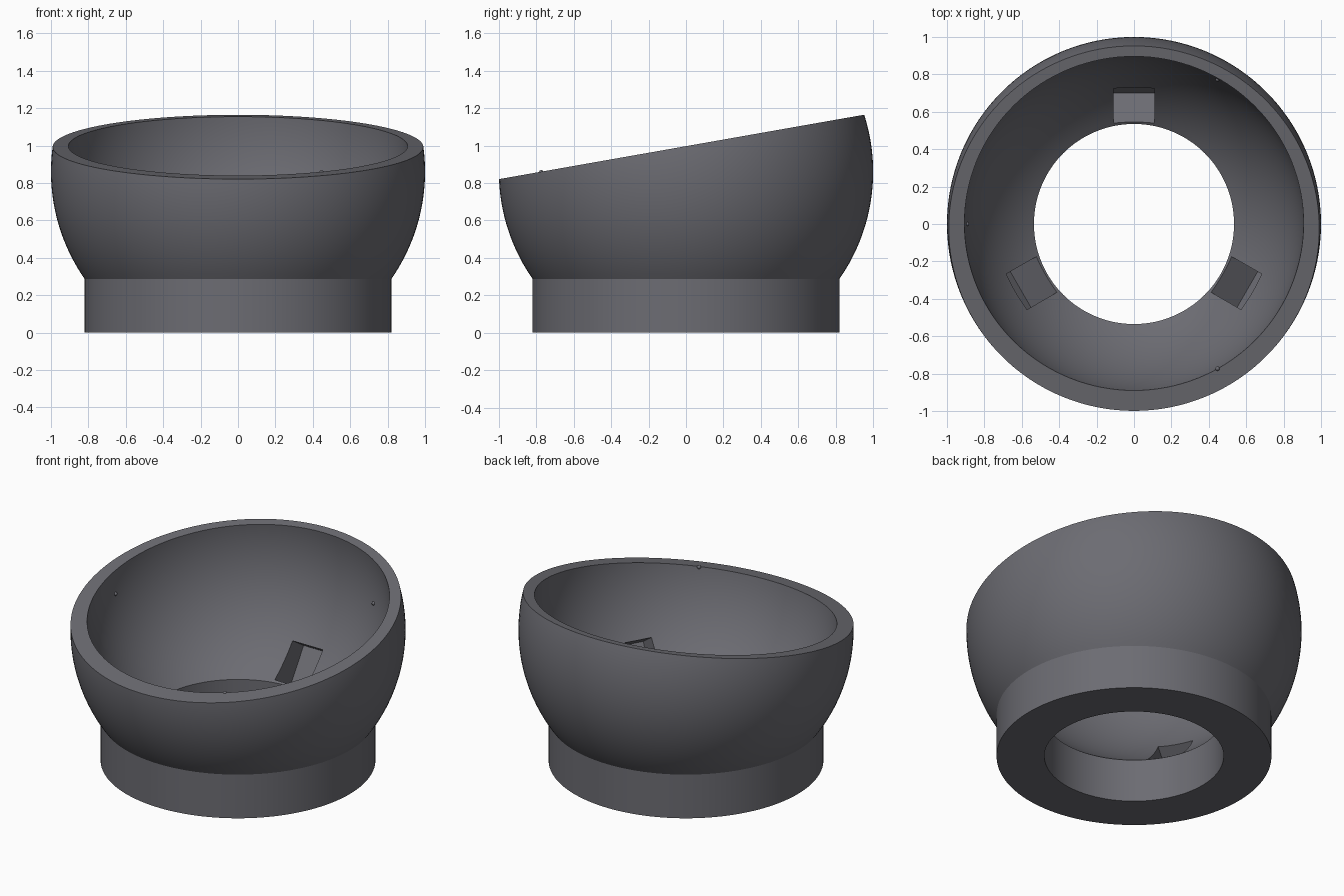
import bpy, bmesh
from math import sin, cos, radians, sqrt, asin, pi
from mathutils import Vector, Matrix

cube = bpy.data.objects.get("Cube")
if cube:
    bpy.data.objects.remove(cube, do_unlink=True)

SEGMENTS = 128
OUTER_R, OUTER_Z = 1.0, 0.86      # outer ball
INNER_R, INNER_Z = 0.907, 1.015   # hollow
HOLE_R, BASE_R, BASE_H = 0.535, 0.82, 0.29
TILT = radians(10)

grey = bpy.data.materials.new("dark_grey")
grey.use_nodes = True
colour = (0.15, 0.15, 0.17, 1)
grey.diffuse_color = colour
grey.node_tree.nodes["Principled BSDF"].inputs["Base Color"].default_value = colour


def add_object(name, bm):
    bmesh.ops.recalc_face_normals(bm, faces=bm.faces)
    mesh = bpy.data.meshes.new(name)
    bm.to_mesh(mesh)
    bm.free()
    mesh.materials.append(grey)
    obj = bpy.data.objects.new(name, mesh)
    bpy.context.collection.objects.link(obj)
    return obj


def ball_arc(radius, centre, start_r, top, steps):
    """Profile points from a radius on the lower half up to a height."""
    a0 = -sqrt(radius ** 2 - start_r ** 2)
    a0, a1 = asin(a0 / radius), asin((top - centre) / radius)
    angles = [a0 + (a1 - a0) * i / steps for i in range(steps + 1)]
    return [(radius * cos(a), centre + radius * sin(a)) for a in angles]


# Bowl and foot: one closed profile turned about z
outer = ball_arc(OUTER_R, OUTER_Z, BASE_R, 1.3, 32)
inner = ball_arc(INNER_R, INNER_Z, HOLE_R, 1.3, 32)
profile = [(HOLE_R, 0), (BASE_R, 0)] + outer + inner[::-1]
bm = bmesh.new()
rings = []
for i in range(SEGMENTS):
    a = 2 * pi * i / SEGMENTS
    rings.append([bm.verts.new((r * cos(a), r * sin(a), z)) for r, z in profile])
for i, ring in enumerate(rings):
    after = rings[(i + 1) % SEGMENTS]
    for j in range(len(profile)):
        k = (j + 1) % len(profile)
        bm.faces.new((ring[j], after[j], after[k], ring[k]))

# Slanted rim, low at the front
bmesh.ops.bisect_plane(bm, geom=bm.verts[:] + bm.edges[:] + bm.faces[:],
                       plane_co=(0, 0, 0.997), plane_no=(0, -sin(TILT), cos(TILT)),
                       clear_outer=True)
bmesh.ops.bridge_loops(bm, edges=[e for e in bm.edges if e.is_boundary])
bowl = add_object("bowl", bm)

# Three slanted pockets cut into the hollow
slope = radians(33)
along = Vector((cos(slope), 0, -sin(slope)))
up = Vector((sin(slope), 0, cos(slope)))
corner = Vector((0.70, 0, 0.19))
section = [corner, corner + up * 0.257,
           corner + up * 0.257 - along * 0.3, corner - along * 0.3]
bm = bmesh.new()
for angle in (90, 210, 330):
    turn = Matrix.Rotation(radians(angle), 3, 'Z')
    sides = [[bm.verts.new(turn @ (p + Vector((0, y, 0)))) for p in section]
             for y in (-0.11, 0.11)]
    bm.faces.new(sides[0])
    bm.faces.new(sides[1][::-1])
    for j in range(4):
        k = (j + 1) % 4
        bm.faces.new((sides[0][j], sides[0][k], sides[1][k], sides[1][j]))
cutter = add_object("pocket_cutter", bm)
cutter.hide_render = True

cut = bowl.modifiers.new("pockets", 'BOOLEAN')
cut.operation = 'DIFFERENCE'
cut.solver = 'EXACT'
cut.object = cutter
bpy.ops.object.select_all(action='DESELECT')
bowl.select_set(True)
bpy.context.view_layer.objects.active = bowl
bpy.ops.object.modifier_apply(modifier=cut.name)
bpy.data.objects.remove(cutter, do_unlink=True)
bpy.ops.object.shade_smooth_by_angle(angle=radians(25))

# Tiny locating pins just inside the rim
for name, angle in (("pin_right", 180), ("pin_front", 300), ("pin_back", 60)):
    bm = bmesh.new()
    bmesh.ops.create_uvsphere(bm, u_segments=12, v_segments=8, radius=0.012)
    a = radians(angle)
    pin = add_object(name, bm)
    pin.location = (0.893 * cos(a), 0.893 * sin(a), 0.857)
    pin.data.shade_smooth()
